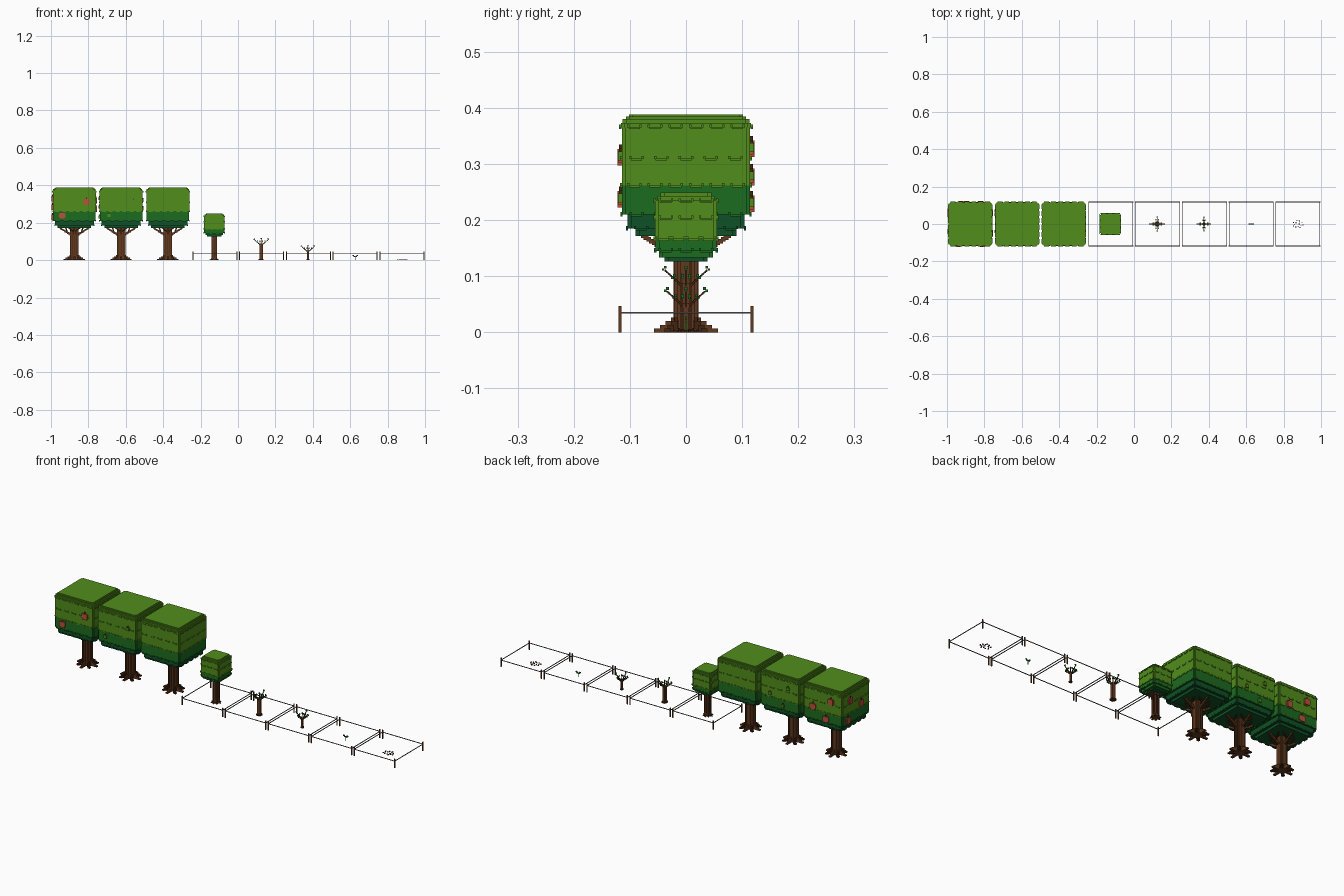
import bpy, bmesh, math, random
from mathutils import Vector

if "Cube" in bpy.data.objects:
    bpy.data.objects.remove(bpy.data.objects["Cube"])

random.seed(4)
U = 0.004  # block size


def material(name, r, g, b):
    m = bpy.data.materials.new(name)
    m.diffuse_color = (*[(c / 255) ** 2.2 for c in (r, g, b)], 1)
    m.use_nodes = True
    m.node_tree.nodes["Principled BSDF"].inputs["Base Color"].default_value = m.diffuse_color
    return m


LIGHT = material("light leaf green", 82, 140, 33)
DARK = material("dark leaf green", 33, 106, 37)
DEEP = material("deep leaf green", 22, 82, 42)
BARK = material("bark brown", 98, 60, 35)
RIDGE = material("dark bark brown", 68, 41, 25)
RED = material("fruit red", 186, 82, 60)
GREY = material("string grey", 95, 95, 98)
SPROUT = material("sprout green", 45, 120, 36)


class Part:
    """Collects boxes of several colours into one object."""

    def __init__(self, name, x0, *mats):
        self.name, self.x0, self.mats, self.bm = name, x0, mats, bmesh.new()

    def box(self, x, y, z, m=0):
        co = [(a, b, c) for a in x for b in y for c in z]
        v = [self.bm.verts.new(p) for p in co]
        for f in ((0, 1, 3, 2), (4, 6, 7, 5), (0, 4, 5, 1),
                  (2, 3, 7, 6), (0, 2, 6, 4), (1, 5, 7, 3)):
            self.bm.faces.new([v[i] for i in f]).material_index = m

    def cube(self, p, s, m=0):
        self.box(*[(c - h / 2, c + h / 2) for c, h in zip(p, s)], m)

    # square block with stepped corners
    def slab(self, h, z0, z1, notch=U, m=0):
        k = h - notch
        self.box((-h, h), (-k, k), (z0, z1), m)
        for s in (-1, 1):
            self.box((-k, k), sorted((s * k, s * h)), (z0, z1), m)

    # chain of blocks stepping from a to b
    def limb(self, a, b, w, m=0):
        a, b = Vector(a), Vector(b)
        n = max(1, round((b - a).length / (w * 0.7)))
        for i in range(n + 1):
            self.cube(a.lerp(b, i / n), (w, w, w), m)

    # box on one of the four sides: s along the side, d outward
    def side(self, k, s, d, z, m=0):
        if k % 2:
            s, d = d, s
        if k >= 2:
            s, d = ((s, (-d[1], -d[0])) if k == 2 else ((-s[1], -s[0]), d))
        self.box(s, d, z, m)

    def finish(self):
        me = bpy.data.meshes.new(self.name)
        bmesh.ops.recalc_face_normals(self.bm, faces=self.bm.faces)
        self.bm.to_mesh(me)
        self.bm.free()
        for m in self.mats:
            me.materials.append(m)
        ob = bpy.data.objects.new(self.name, me)
        ob.location.x = self.x0
        bpy.context.collection.objects.link(ob)


# hanging leaf tufts around a crown
def tufts(p, h, z, n, span, m):
    for k in range(4):
        for i in range(n):
            c = -span + 2 * span * i / (n - 1)
            p.side(k, (c - .010, c + .010), (h - .001, h + .003), (z, z + U), m)
            for e in (-.011, .011):
                p.side(k, (c + e - .002, c + e + .002), (h - .001, h + .003),
                       (z + .003, z + .008), m)


def crown(name, x, bands, rows):
    p = Part(name, x, LIGHT, DARK, DEEP)
    for h, z0, z1, m in bands:
        p.slab(h, z0, z1, U * 1.5, m)
    for r in rows:
        tufts(p, *r)
    p.finish()


def trunk(name, x, r, top, spread, limb_top, root):
    p = Part(name, x, BARK, RIDGE)
    p.slab(r, 0, top, r * .3)
    # bark ridges
    for k in range(4):
        for i, c in enumerate((-.55, 0, .5)):
            p.side(k, (r * c - .0015, r * c + .0015), (r - .001, r + .0015),
                   (.01 + .006 * i, top - .012 * (2 - i)), 1)
    # roots and branches
    for k in range(8):
        a = k * math.pi / 4
        far = 1 if k % 2 == 0 else .85
        d = Vector((math.cos(a), math.sin(a), 0))
        for i in range(4):
            q = d * (r + (root - r) * far * (i / 3.5))
            t = (root - r) * .75 * (1 - i / 4)
            p.cube((q.x, q.y, t / 2), (r * .55, r * .55, t), k % 2)
        if spread and k % 2 == 0:
            z = top - .035
            p.limb(d * r * .7 + Vector((0, 0, z - .012)),
                   d * spread * .62 + Vector((0, 0, z + .008)), r * .5)
            p.limb(d * spread * .62 + Vector((0, 0, z + .008)),
                   d * spread + Vector((0, 0, limb_top)), r * .4)
            e = Vector((-d.y, d.x, 0))
            for s in (-1, 1):
                p.limb(d * spread * .5 + Vector((0, 0, z + .006)),
                       d * spread * .6 + e * s * .03 + Vector((0, 0, limb_top)),
                       r * .3, 1)
    p.finish()


# three grown trees
big = [(.090, .172, .186, 2), (.104, .185, .211, 2), (.114, .21, .264, 1),
       (.1145, .262, .366, 0), (.116, .365, .373, 0), (.113, .372, .380, 0),
       (.107, .379, .385, 0), (.102, .384, .388, 0)]
for i, x in enumerate((-.875, -.625, -.375)):
    crown("big_crown_%d" % (i + 1), x, big,
          [(.116, .362, 6, .092, 0), (.1145, .306, 5, .088, 0),
           (.1145, .258, 6, .092, 0), (.114, .206, 5, .088, 1),
           (.104, .181, 5, .08, 2)])
    trunk("big_trunk_%d" % (i + 1), x, .021, .18, .076, .172, .056)

# ripe fruit on the first tree, small green fruit on the second
spots = [(0, -.05, .33), (0, .055, .28), (0, -.02, .232), (1, .06, .32),
         (1, -.05, .275), (2, .065, .315), (2, -.065, .24), (3, .05, .33),
         (3, -.04, .285), (3, .07, .232)]
ripe = Part("ripe_fruit", -.875, RED, RIDGE)
for k, c, z in spots:
    ripe.side(k, (c - .013, c + .013), (.11, .122), (z - .018, z + .012))
    ripe.side(k, (c - .017, c + .017), (.11, .1205), (z - .013, z + .009))
    ripe.side(k, (c - .002, c + .002), (.114, .119), (z + .012, z + .02), 1)
ripe.finish()
green = Part("unripe_fruit", -.625, LIGHT, RIDGE)
for k, c, z in spots:
    green.side(k, (c - .008, c + .008), (.11, .121), (z - .009, z + .007))
    green.side(k, (c - .002, c + .002), (.114, .119), (z + .007, z + .013), 1)
green.finish()

# young tree
crown("small_crown", -.127, [(.038, .126, .134, 2), (.048, .133, .146, 1),
                             (.054, .145, .168, 1), (.055, .166, .236, 0),
                             (.051, .235, .243, 0), (.045, .242, .249, 0)],
      [(.055, .23, 3, .036, 0), (.055, .2, 3, .036, 0),
       (.055, .163, 4, .04, 0), (.054, .142, 3, .036, 1)])
trunk("small_trunk", -.127, .014, .13, 0, 0, .024)


# saplings with bare branches and leaf tips
def sapling(name, x, r, top, reach, tip):
    p = Part(name, x, BARK, RIDGE, DARK, SPROUT)
    p.slab(r, 0, top, r * .3)
    p.slab(r * 1.5, 0, .006, r * .5, 1)
    for k in range(4):
        a = k * math.pi / 2
        d, e = Vector((math.cos(a), math.sin(a), 0)), Vector((-math.sin(a), math.cos(a), 0))
        start = d * r * .5 + Vector((0, 0, top - .008))
        mid = d * reach * .55 + Vector((0, 0, top + .007))
        end = d * reach + Vector((0, 0, tip - .008))
        p.limb(start, mid, U, 1)
        p.limb(mid, end, .003, 1)
        for q, s in ((mid, 1), (mid, -1), (end, 0)):
            c = q + e * s * .006 + Vector((0, 0, .006))
            p.cube(c, (.005, .005, .005), 2)
            p.cube(c + d * .004 - Vector((0, 0, .004)), (.004, .004, .004), 3)
    p.limb((0, 0, top), (0, 0, tip - .006), .003, 1)
    p.cube((0, 0, tip - .003), (.006, .006, .006), 2)
    p.finish()


sapling("tall_sapling", .124, .009, .088, .037, .118)
sapling("short_sapling", .374, .005, .052, .033, .08)

# two-leaved sprout
p = Part("sprout", .627, SPROUT, DARK)
p.box((-.0015, .0015), (-.0015, .0015), (0, .02))
for s in (-1, 1):
    p.cube((s * .005, 0, .02), (.008, .003, .006))
    p.cube((s * .010, 0, .025), (.007, .004, .006), 1)
p.finish()

# scattered seeds
p = Part("seeds", .876, RIDGE)
for i in range(14):
    a, r = i * 2.4, .008 + .021 * math.sqrt(i / 14)
    s = random.choice(((.007, .004, .004), (.004, .007, .004)))
    p.cube((r * math.cos(a), .8 * r * math.sin(a), .002), s)
p.finish()

# plot fences: corner posts and strings
for i in range(5):
    p = Part("plot_fence_%d" % (i + 1), -.125 + .25 * i + .001, BARK, GREY)
    h = .1175
    for sx in (-h, h):
        p.cube((sx, 0, .035), (.003, 2 * h, .003), 1)
        p.cube((0, sx, .035), (2 * h, .003, .003), 1)
        for sy in (-h, h):
            p.cube((sx, sy, .0235), (.005, .005, .047))
    p.finish()
